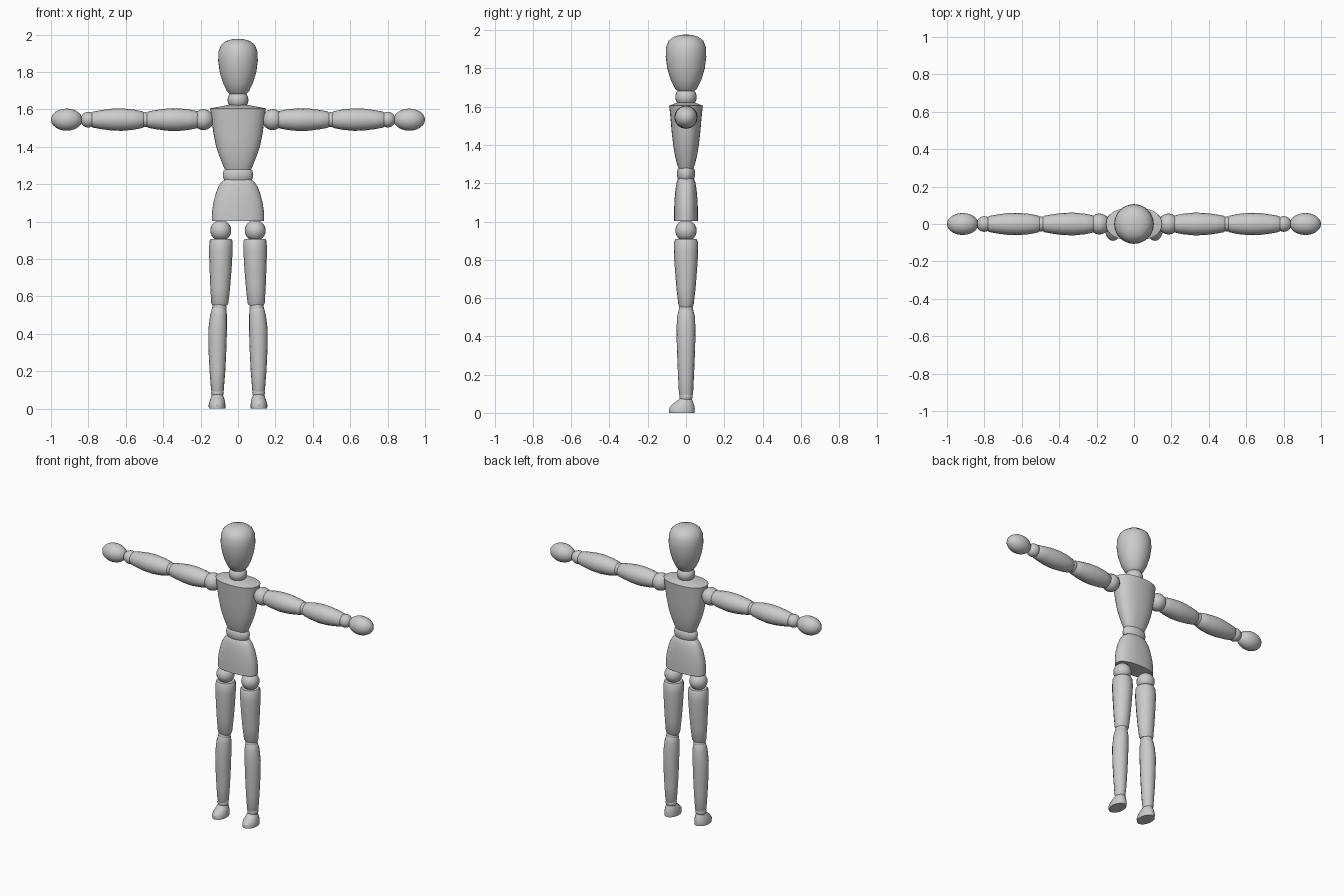
import bpy, bmesh
from math import sin, cos, tau, radians, copysign

if "Cube" in bpy.data.objects:
    bpy.data.objects.remove(bpy.data.objects["Cube"])

# Single plain grey
grey = bpy.data.materials.new("light grey")
grey.use_nodes = True
colour = (0.6, 0.6, 0.6, 1)
grey.diffuse_color = colour
grey.node_tree.nodes["Principled BSDF"].inputs["Base Color"].default_value = colour


def finish(bm, name):
    bmesh.ops.recalc_face_normals(bm, faces=bm.faces)
    mesh = bpy.data.meshes.new(name)
    bm.to_mesh(mesh)
    bm.free()
    mesh.materials.append(grey)
    ob = bpy.data.objects.new(name, mesh)
    bpy.context.collection.objects.link(ob)
    bpy.ops.object.select_all(action="DESELECT")
    ob.select_set(True)
    bpy.context.view_layer.objects.active = ob
    bpy.ops.object.shade_smooth_by_angle(angle=radians(35))
    return ob


def loft(name, rings, sides=24, power=2.0, axis="z", place=lambda v: v):
    """Skin oval rings (position, centre a, centre b, radius a, radius b)."""
    bm = bmesh.new()
    loops = []
    for t, ca, cb, ra, rb in rings:
        loop = []
        for i in range(sides):
            c, s = cos(tau * i / sides), sin(tau * i / sides)
            a = ca + ra * copysign(abs(c) ** (2 / power), c)
            b = cb + rb * copysign(abs(s) ** (2 / power), s)
            loop.append(bm.verts.new(place((a, b, t) if axis == "z" else (t, a, b))))
        loops.append(loop)
    for low, high in zip(loops, loops[1:]):
        for i in range(sides):
            j = (i + 1) % sides
            bm.faces.new((low[i], low[j], high[j], high[i]))
    bm.faces.new(loops[0])
    bm.faces.new(loops[-1])
    return finish(bm, name)


def ball(name, centre, radii):
    bm = bmesh.new()
    bmesh.ops.create_uvsphere(bm, u_segments=20, v_segments=12, radius=1)
    bmesh.ops.scale(bm, vec=radii, verts=bm.verts)
    bmesh.ops.translate(bm, vec=centre, verts=bm.verts)
    return finish(bm, name)


def centred(*rows):
    return [(t, 0, 0, a, b) for t, a, b in rows]


# Head, neck and trunk
loft("head", centred((1.68, .042, .042), (1.695, .058, .058), (1.74, .08, .08),
                     (1.8, .098, .098), (1.86, .106, .106), (1.91, .104, .104),
                     (1.945, .09, .09), (1.965, .065, .065), (1.974, .035, .035),
                     (1.977, .01, .01)), sides=32)
ball("neck", (0, 0, 1.65), (.056, .056, .052))
loft("chest", centred((1.275, .068, .038), (1.3, .08, .047), (1.35, .1, .059),
                      (1.4, .117, .067), (1.47, .131, .075), (1.54, .141, .081),
                      (1.605, .149, .088), (1.622, .06, .045)), sides=32, power=2.3)
loft("waist", centred((1.215, .068, .038), (1.23, .078, .045), (1.25, .082, .048),
                      (1.27, .078, .045), (1.285, .066, .036)))
loft("hips", centred((1.003, .139, .062), (1.05, .139, .062), (1.1, .132, .061),
                     (1.15, .119, .057), (1.19, .103, .052), (1.215, .085, .046),
                     (1.228, .065, .037)), sides=32, power=2.3)

# Limbs on both sides
ARM_Z = 1.545
for side, sx in (("left", 1), ("right", -1)):
    def mirror(v, sx=sx):
        return (v[0] * sx, v[1], v[2])

    def arm_piece(name, start, length, radius):
        shape = ((0, .6), (.04, .74), (.2, .9), (.42, 1), (.62, .97), (.82, .84),
                 (.96, .72), (1, .58))
        loft(f"{side}_{name}", [(start + length * t, 0, ARM_Z, radius * r, radius * r)
                                for t, r in shape], 16, axis="x", place=mirror)

    for name, x, r in (("shoulder", .185, .056), ("elbow", .497, .04), ("wrist", .8, .042)):
        ball(f"{side}_{name}", (sx * x, 0, ARM_Z), (r, r, r))
    arm_piece("upper_arm", .205, .285, .061)
    arm_piece("forearm", .5, .285, .06)
    ball(f"{side}_hand", (sx * .916, 0, ARM_Z), (.084, .059, .059))

    for name, x, z, r in (("hip_joint", .092, .952, .056), ("knee", .1, .54, .038),
                          ("ankle", .11, .085, .034)):
        ball(f"{side}_{name}", (sx * x, 0, z), (r, r, r))
    loft(f"{side}_thigh", [(.55, .097, 0, .038, .032), (.565, .097, 0, .046, .04),
                           (.65, .095, 0, .053, .05), (.75, .093, 0, .059, .058),
                           (.84, .092, 0, .063, .064), (.895, .091, 0, .062, .062),
                           (.908, .091, 0, .055, .055)], 16, place=mirror)
    loft(f"{side}_shin", [(.085, .11, 0, .029, .03), (.1, .11, 0, .034, .037),
                          (.2, .11, 0, .042, .042), (.32, .11, 0, .048, .047),
                          (.42, .109, 0, .05, .05), (.5, .104, 0, .045, .047),
                          (.54, .101, 0, .037, .037), (.553, .1, 0, .028, .028)],
         16, place=mirror)
    loft(f"{side}_foot", [(0, .112, -.022, .044, .066), (.02, .112, -.022, .045, .068),
                          (.04, .111, -.017, .041, .06), (.06, .11, -.008, .035, .044),
                          (.078, .11, 0, .026, .028)], 20, place=mirror)
